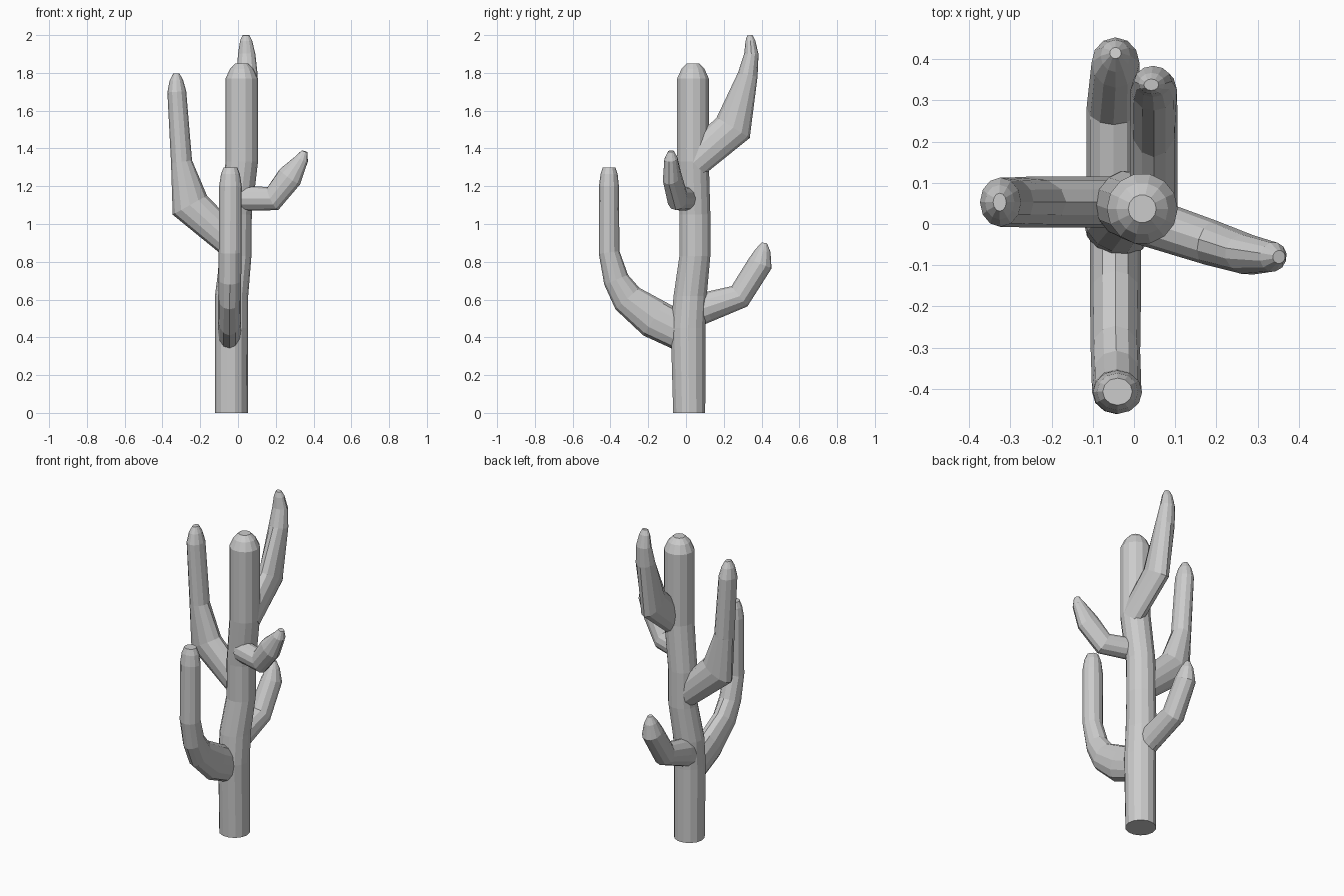
import bpy, bmesh
from math import cos, sin, pi
from mathutils import Vector

def tube(name, rows, side, sides=12, level=False):
    """Skin elliptical rings; each row is x, y, z, in-plane radius, side radius."""
    side = Vector(side).normalized()
    pts = [Vector(r[:3]) for r in rows]
    bm = bmesh.new()
    rings = []
    for i, row in enumerate(rows):
        a = (pts[i] - pts[max(i - 1, 0)]).normalized()
        b = (pts[min(i + 1, len(pts) - 1)] - pts[i]).normalized()
        t = Vector((0, 0, 1)) if level else (a + b).normalized()
        n = t.cross(side).normalized()
        rings.append([bm.verts.new(pts[i] + n * row[3] * sin(2 * pi * k / sides)
                                   + side * row[4] * cos(2 * pi * k / sides))
                      for k in range(sides)])
    for lo, hi in zip(rings, rings[1:]):
        for k in range(sides):
            j = (k + 1) % sides
            bm.faces.new((lo[k], lo[j], hi[j], hi[k]))
    bm.faces.new(rings[0][::-1])
    bm.faces.new(rings[-1])
    bmesh.ops.recalc_face_normals(bm, faces=bm.faces)
    me = bpy.data.meshes.new(name)
    bm.to_mesh(me)
    bm.free()
    ob = bpy.data.objects.new(name, me)
    bpy.context.collection.objects.link(ob)
    return ob

# Trunk with a bend in the middle and a domed top
tube("trunk", [(-.035, .017, 0, .087, .087), (-.035, .011, .45, .094, .088),
               (-.034, .022, .62, .09, .088), (-.012, .047, .83, .084, .083),
               (-.01, .047, 1.05, .084, .083), (.02, .037, 1.33, .086, .086),
               (.02, .037, 1.77, .086, .086), (.02, .037, 1.82, .063, .063),
               (.02, .037, 1.85, .034, .034)], (1, 0, 0), 14, True)

# Low front arm
tube("front_arm", [(-.045, -.03, .43, .1, .062), (-.045, -.17, .5, .106, .062),
                   (-.045, -.31, .605, .085, .06), (-.043, -.37, .705, .068, .06),
                   (-.042, -.407, .85, .055, .06), (-.04, -.408, 1.2, .053, .06),
                   (-.04, -.407, 1.265, .045, .05), (-.04, -.407, 1.3, .033, .036)], (1, 0, 0))

# Low back arm
tube("low_back_arm", [(-.05, .03, .53, .083, .065), (-.05, .11, .56, .08, .065),
                      (-.05, .283, .617, .068, .065), (-.045, .392, .79, .066, .058),
                      (-.045, .408, .86, .04, .036), (-.045, .415, .9, .014, .014)], (1, 0, 0))

# High back arm
tube("high_back_arm", [(.048, .04, 1.325, .085, .058), (.048, .25, 1.51, .103, .058),
                       (.048, .327, 1.79, .053, .056), (.046, .346, 1.9, .038, .046),
                       (.043, .341, 1.97, .026, .032), (.042, .338, 2.0, .014, .018)], (1, 0, 0))

# Left arm
tube("left_arm", [(-.03, .053, .895, .08, .062), (-.255, .053, 1.1, .104, .062),
                  (-.299, .053, 1.33, .056, .06), (-.324, .053, 1.7, .05, .06),
                  (-.326, .053, 1.76, .036, .042), (-.326, .053, 1.797, .016, .022)], (0, 1, 0))

# Right arm, angled slightly forward
tube("right_arm", [(.02, .01, 1.135, .065, .06), (.185, -.045, 1.135, .068, .055),
                   (.275, -.074, 1.25, .069, .049), (.338, -.08, 1.345, .036, .036),
                   (.352, -.08, 1.385, .016, .016)], (.3, 1, 0))
